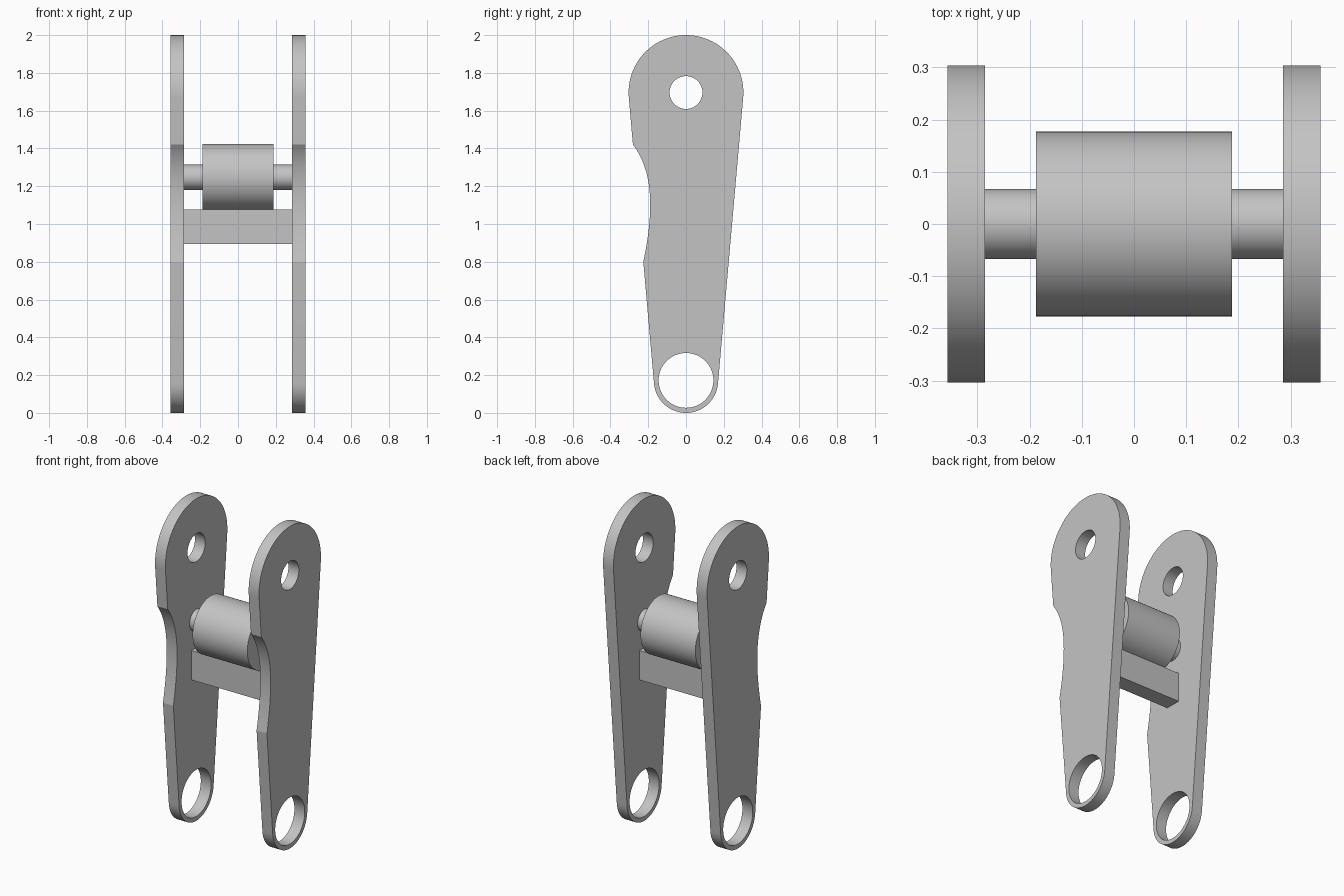
import bpy
import bmesh
from math import asin, cos, pi, radians, sin
from mathutils import Matrix, Vector
from mathutils.geometry import interpolate_bezier

cube = bpy.data.objects.get("Cube")
if cube:
    bpy.data.objects.remove(cube)

# One plain grey metal
steel = bpy.data.materials.new("grey_steel")
steel.use_nodes = True
GREY = (0.55, 0.55, 0.55, 1)
steel.diffuse_color = GREY
steel.node_tree.nodes["Principled BSDF"].inputs["Base Color"].default_value = GREY

# Shared sizes
INNER, OUTER = 0.286, 0.357
TOP_Z, TOP_R = 1.696, 0.304
LOW_Z, LOW_R = 0.17, 0.17
ROLLER_Z = 1.247


def finish(name, bm):
    """Turn a bmesh into a shaded object with the steel material."""
    bmesh.ops.recalc_face_normals(bm, faces=bm.faces)
    mesh = bpy.data.meshes.new(name)
    bm.to_mesh(mesh)
    bm.free()
    mesh.materials.append(steel)
    obj = bpy.data.objects.new(name, mesh)
    bpy.context.collection.objects.link(obj)
    bpy.ops.object.select_all(action="DESELECT")
    obj.select_set(True)
    bpy.context.view_layer.objects.active = obj
    bpy.ops.object.shade_smooth_by_angle(angle=radians(12))
    return obj


def arc(z, r, start, end, steps):
    """Points (y, z) along an arc centred on y = 0."""
    angles = [start + (end - start) * i / steps for i in range(steps + 1)]
    return [(r * cos(a), z + r * sin(a)) for a in angles]


def plate(name, x):
    """Tapered link plate with a scalloped front edge and two holes."""
    tilt = asin((TOP_R - LOW_R) / (TOP_Z - LOW_Z))
    scallop = interpolate_bezier(
        Vector((-0.281, 1.42)), Vector((-0.19, 1.30)),
        Vector((-0.158, 1.12)), Vector((-0.226, 0.80)), 25)
    outline = arc(TOP_Z, TOP_R, -tilt, pi + tilt, 48)
    outline += [(p[0], p[1]) for p in scallop]
    outline += arc(LOW_Z, LOW_R, pi + tilt, 2 * pi - tilt, 40)
    pin_hole = arc(TOP_Z, 0.087, 0, 2 * pi, 64)[:-1]
    bush_hole = arc(0.172, 0.145, 0, 2 * pi, 64)[:-1]

    bm = bmesh.new()
    for loop in (outline, pin_hole, bush_hole):
        verts = [bm.verts.new((x, y, z)) for y, z in loop]
        for i, v in enumerate(verts):
            bm.edges.new((verts[i - 1], v))
    bmesh.ops.triangle_fill(bm, use_beauty=True, edges=bm.edges[:], normal=(1, 0, 0))
    side = bmesh.ops.extrude_face_region(bm, geom=bm.faces[:], use_keep_orig=True)
    moved = [g for g in side["geom"] if isinstance(g, bmesh.types.BMVert)]
    bmesh.ops.translate(bm, verts=moved, vec=(OUTER - INNER, 0, 0))
    return finish(name, bm)


def cylinder(name, radius, x0, x1):
    """Cylinder lying along x on the roller axis."""
    bm = bmesh.new()
    bmesh.ops.create_cone(
        bm, cap_ends=True, segments=64, radius1=radius, radius2=radius, depth=x1 - x0,
        matrix=Matrix.Translation(((x0 + x1) / 2, 0, ROLLER_Z)) @ Matrix.Rotation(pi / 2, 4, "Y"))
    return finish(name, bm)


# Side plates
plate("left_plate", INNER)
plate("right_plate", -OUTER)

# Roller and its stub axles
cylinder("roller", 0.177, -0.188, 0.188)
cylinder("left_axle", 0.067, 0.188, INNER)
cylinder("right_axle", 0.067, -INNER, -0.188)

# Cross bar joining the plates under the roller
bar = bmesh.new()
bmesh.ops.create_cube(
    bar, size=1,
    matrix=Matrix.Translation((0, 0, 0.985)) @ Matrix.Diagonal((2 * INNER, 0.1, 0.182, 1)))
finish("cross_bar", bar)
